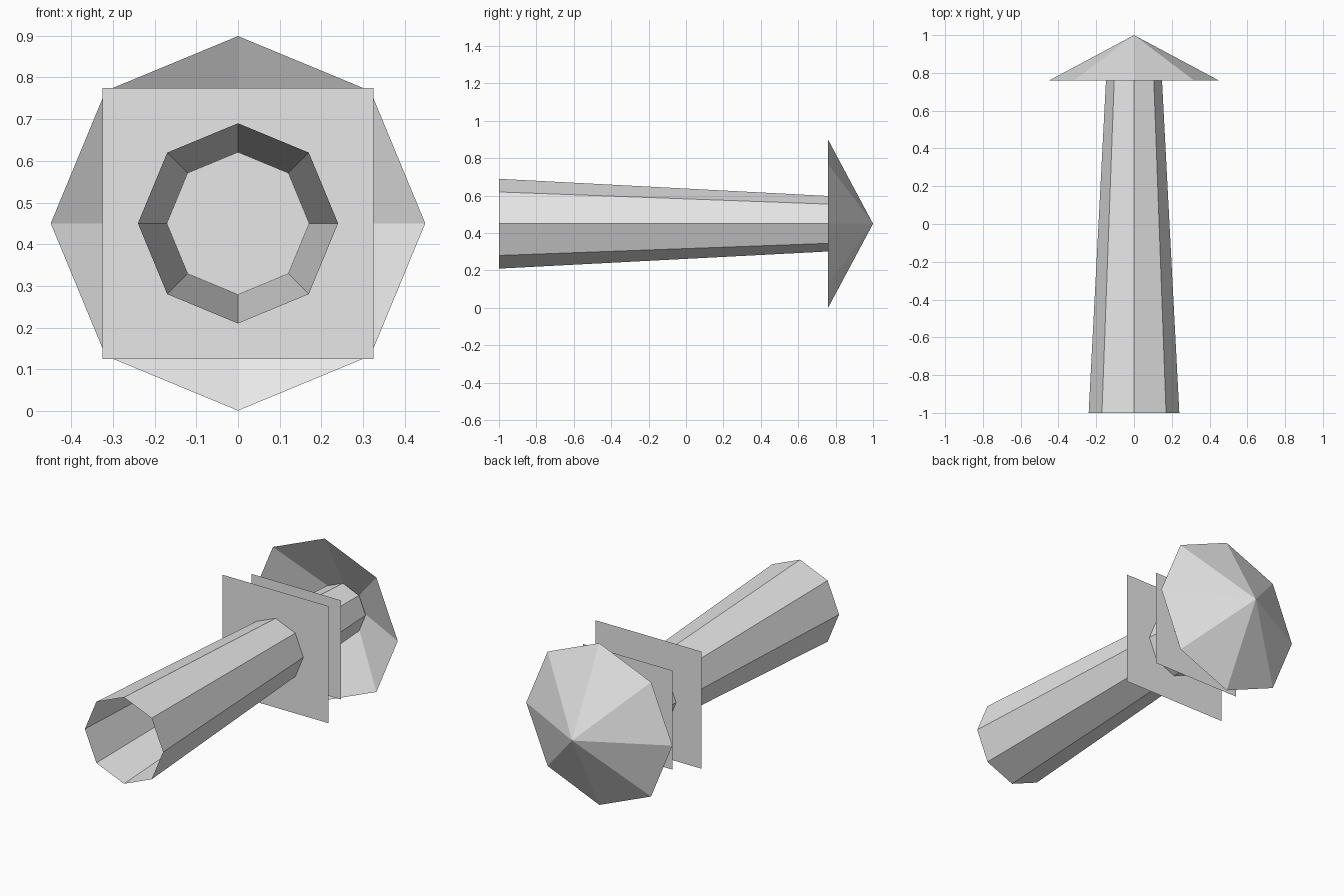
import bpy
import bmesh
from math import radians
from mathutils import Matrix

cube = bpy.data.objects.get("Cube")
if cube:
    bpy.data.objects.remove(cube, do_unlink=True)

AXIS_Z = 0.45
SIDES = 8

grey = bpy.data.materials.new("plain_grey")
grey.use_nodes = True
grey.diffuse_color = (0.8, 0.8, 0.8, 1)
grey.node_tree.nodes["Principled BSDF"].inputs["Base Color"].default_value = grey.diffuse_color


def finish(name, bm, y):
    """Turn the part's local z towards +y and place it on the long axis."""
    bmesh.ops.remove_doubles(bm, verts=bm.verts, dist=0.0001)
    bm.transform(Matrix.Rotation(radians(-90), 4, "X"))
    mesh = bpy.data.meshes.new(name)
    bm.to_mesh(mesh)
    bm.free()
    mesh.materials.append(grey)
    obj = bpy.data.objects.new(name, mesh)
    obj.location = (0, y, AXIS_Z)
    bpy.context.collection.objects.link(obj)


def open_cone(name, y_start, y_end, r_start, r_end):
    bm = bmesh.new()
    bmesh.ops.create_cone(bm, cap_ends=False, segments=SIDES, radius1=r_start,
                          radius2=r_end, depth=y_end - y_start)
    finish(name, bm, (y_start + y_end) / 2)


def square_plate(name, y, size):
    bm = bmesh.new()
    bmesh.ops.create_grid(bm, x_segments=1, y_segments=1, size=size / 2)
    finish(name, bm, y)


# Hollow tapered shaft, running up inside the hollow cap
open_cone("shaft", -1.0, 0.92, 0.24, 0.14)

# Pointed cap, open at its base
open_cone("cap", 0.76, 1.0, 0.449, 0.0)

# Two thin square plates across the shaft
square_plate("large_plate", 0.33, 0.65)
square_plate("small_plate", 0.51, 0.55)
